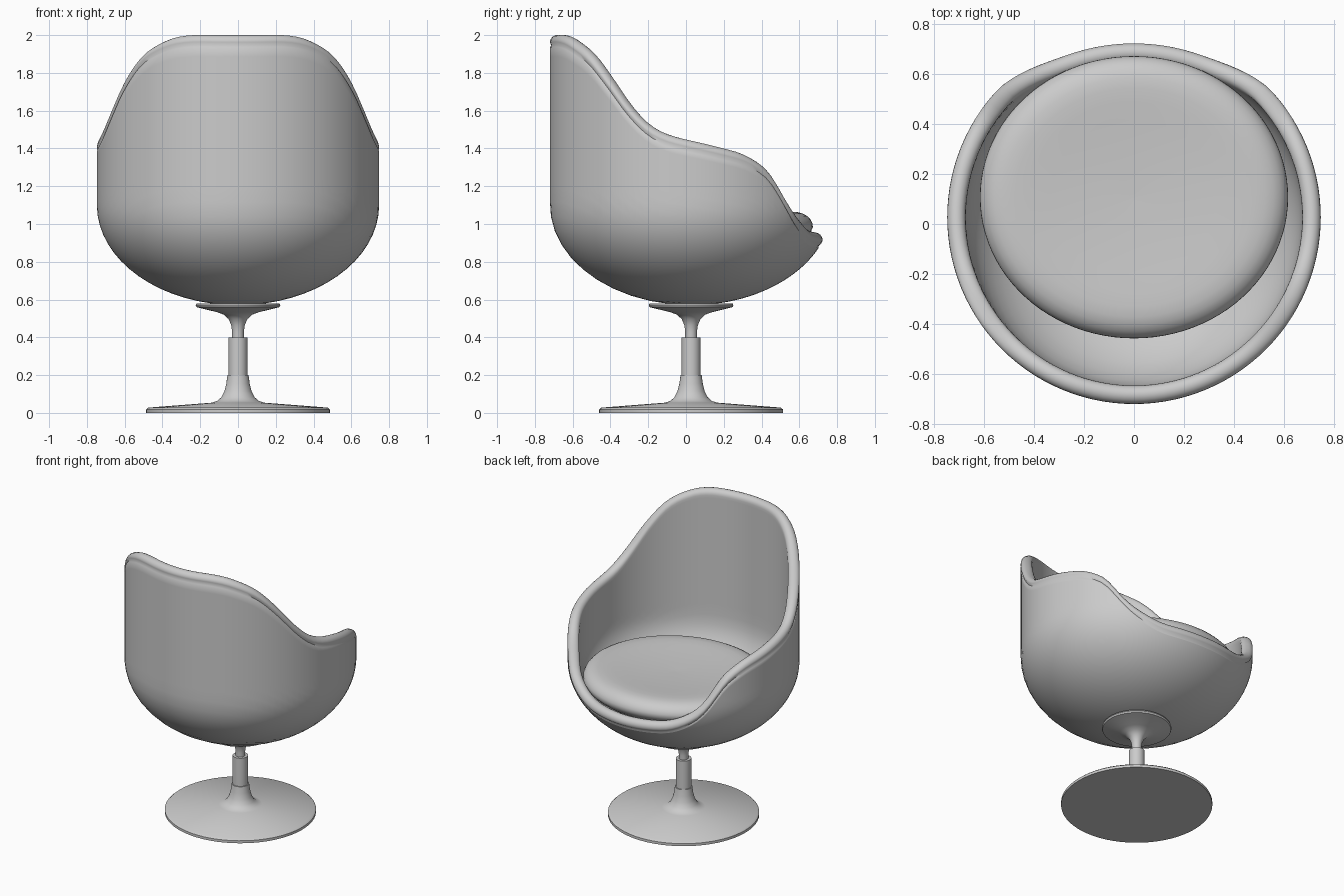
import bpy, bmesh, math
from math import sin, cos, pi

if "Cube" in bpy.data.objects:
    bpy.data.objects.remove(bpy.data.objects["Cube"])

CY = 0.027            # y of the swivel axis
R, B, ZC = 0.747, 0.53, 1.1   # shell radius, bowl depth, bowl equator height
W = 0.037             # half thickness of the shell


def finish(name, bm, angle=40):
    bmesh.ops.remove_doubles(bm, verts=bm.verts, dist=1e-4)
    bmesh.ops.recalc_face_normals(bm, faces=bm.faces)
    me = bpy.data.meshes.new(name)
    bm.to_mesh(me)
    bm.free()
    ob = bpy.data.objects.new(name, me)
    bpy.context.collection.objects.link(ob)
    bpy.ops.object.select_all(action='DESELECT')
    ob.select_set(True)
    bpy.context.view_layer.objects.active = ob
    bpy.ops.object.shade_smooth_by_angle(angle=math.radians(angle))
    return ob


def revolve(name, profile_at, n, cy=CY, sx=1, sy=1, angle=40):
    """Spin a profile (which may vary with the angle) around the z axis."""
    bm = bmesh.new()
    rings = []
    for i in range(n):
        t = 2 * pi * i / n
        rings.append([bm.verts.new((r * sx * sin(t), cy + r * sy * cos(t), z))
                      for r, z in profile_at(t)])
    for i in range(n):
        a, b = rings[i], rings[(i + 1) % n]
        for k in range(len(a) - 1):
            bm.faces.new((a[k], b[k], b[k + 1], a[k + 1]))
    return finish(name, bm, angle)


# Rim height against direction (-1 = backrest, +1 = seat opening)
RIM = [(-1, 2.0), (-.94, 2.0), (-.87, 1.98), (-.73, 1.9), (-.59, 1.77),
       (-.45, 1.63), (-.315, 1.53), (-.176, 1.475), (.1, 1.425), (.24, 1.4),
       (.38, 1.37), (.52, 1.31), (.59, 1.25), (.66, 1.16), (.735, 1.07),
       (.82, 1.0), (.9, .955), (1, .935)]


def slope(i):
    a, b = RIM[max(i - 1, 0)], RIM[min(i + 1, len(RIM) - 1)]
    return (b[1] - a[1]) / (b[0] - a[0])


def rim_height(c):
    i = 0
    while i < len(RIM) - 2 and c > RIM[i + 1][0]:
        i += 1
    (x0, y0), (x1, y1) = RIM[i], RIM[i + 1]
    h = x1 - x0
    u = (c - x0) / h
    return ((2*u**3 - 3*u*u + 1) * y0 + (u**3 - 2*u*u + u) * h * slope(i)
            + (3*u*u - 2*u**3) * y1 + (u**3 - u*u) * h * slope(i + 1))


def wall(q):
    """Outer point and tangent: elliptical bowl, then vertical wall."""
    if q > pi / 2:
        return R, ZC + B * (q - pi / 2), 0, 1
    tr, tz = R * cos(q), B * sin(q)
    l = math.hypot(tr, tz)
    return R * sin(q), ZC - B * cos(q), tr / l, tz / l


def shell_profile(t):
    end = rim_height(cos(t)) - W
    qe = math.acos((ZC - end) / B) if end < ZC else pi / 2 + (end - ZC) / B
    n = 22
    qs = [qe * k / n for k in range(n)] + [qe - 0.05, qe - 0.035, qe]
    qs.sort()
    outer, inner = [], []
    for q in qs:
        r, z, tr, tz = wall(q)
        groove = 0.006 if abs(q - qe + 0.035) < 1e-6 else 0
        outer.append((max(r - tz * groove, 0), z + tr * groove))
        inner.append((max(r - tz * 2 * W, 0), z + tr * 2 * W))
    r, z, tr, tz = wall(qe)
    cap = []
    for k in range(1, 9):       # rounded rim
        a = pi * k / 9
        d, e = W * (1 - cos(a)), W * sin(a)
        cap.append((r - tz * d + tr * e, z + tr * d + tz * e))
    return outer + cap + inner[::-1]


# Egg-shaped shell with rolled rim
revolve("shell", shell_profile, 112, angle=60)

# Seat cushion
pad = [(0, .84), (.7, .86), (.9, .91), (1.0, .965), (1.01, 1.0), (.96, 1.045),
       (.86, 1.068), (.7, 1.065), (.4, 1.05), (.02, 1.045), (0, 1.045)]
cushion = revolve("cushion", lambda t: pad, 48, cy=0.107, sx=.617, sy=.565, angle=180)
sub = cushion.modifiers.new("smooth", 'SUBSURF')
sub.levels = sub.render_levels = 1

# Round foot with flared neck
foot = [(0, 0), (.487, 0), (.487, .018), (.475, .028), (.14, .054), (.11, .063),
        (.088, .083), (.072, .115), (.062, .155), (.056, .2)]
revolve("foot", lambda t: foot + [(0, .2)], 64)

# Column sleeve
sleeve = [(0, .19), (.05, .19), (.05, .4), (0, .4)]
revolve("column_sleeve", lambda t: sleeve, 40)

# Swivel post flaring into the mounting plate
post = [(0, .38), (.031, .38), (.031, .43), (.036, .465), (.05, .497), (.075, .52),
        (.11, .533), (.2, .555), (.22, .56), (.224, .57), (.22, .58), (0, .58)]
revolve("swivel_mount", lambda t: post, 64)
